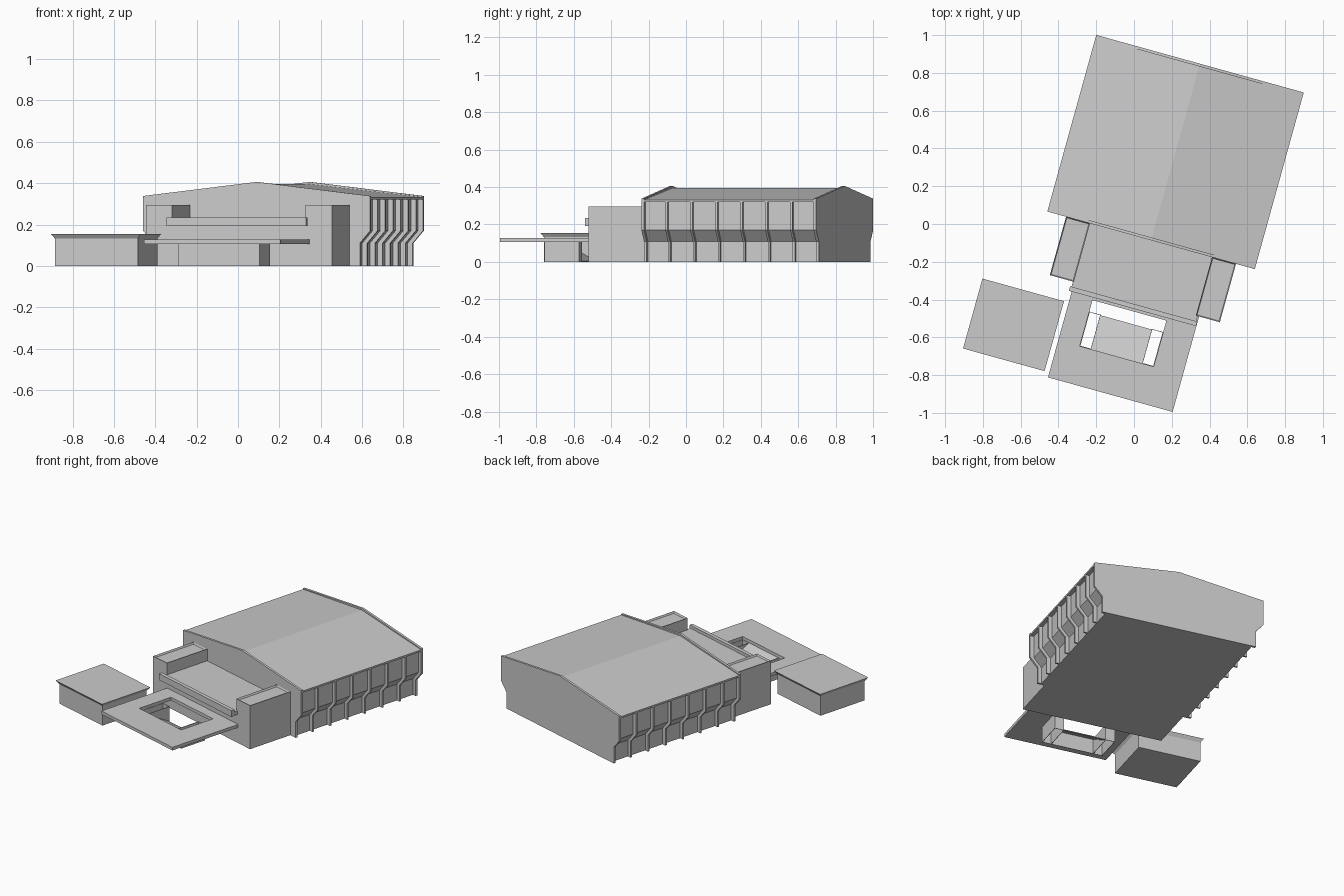
import bpy, bmesh, math

if "Cube" in bpy.data.objects:
    bpy.data.objects.remove(bpy.data.objects["Cube"])

TURN = math.radians(-15.5)   # whole site is rotated in plan
MID = 0.11                   # hall centreline, local x


def finish(name, bm):
    bmesh.ops.recalc_face_normals(bm, faces=bm.faces)
    me = bpy.data.meshes.new(name)
    bm.to_mesh(me)
    bm.free()
    ob = bpy.data.objects.new(name, me)
    ob.rotation_euler.z = TURN
    bpy.context.collection.objects.link(ob)
    return ob


def add_prism(bm, pts, y0, y1):
    """Extrude an (x, z) outline from y0 to y1."""
    a = [bm.verts.new((x, y0, z)) for x, z in pts]
    b = [bm.verts.new((x, y1, z)) for x, z in pts]
    n = len(pts)
    bm.faces.new(a)
    bm.faces.new(b[::-1])
    for i in range(n):
        j = (i + 1) % n
        bm.faces.new((a[i], b[i], b[j], a[j]))


def add_box(bm, x0, x1, y0, y1, z0, z1):
    add_prism(bm, [(x0, z0), (x1, z0), (x1, z1), (x0, z1)], y0, y1)


def prism(name, pts, y0, y1):
    bm = bmesh.new()
    add_prism(bm, pts, y0, y1)
    return finish(name, bm)


def box(name, *b):
    bm = bmesh.new()
    add_box(bm, *b)
    return finish(name, bm)


def mirrored(right, peak):
    """Right half outline (bottom to eave) closed over the ridge."""
    return ([(MID + x, z) for x, z in right] + [(MID, peak)]
            + [(MID - x, z) for x, z in reversed(right)])


def tower(name, x0, x1, y0, y1, h):
    """Box with a sunken roof behind a low parapet."""
    bm = bmesh.new()
    add_box(bm, x0, x1, y0, y1, 0, h)
    bm.normal_update()
    top = max(bm.faces, key=lambda f: f.calc_center_median().z)
    bmesh.ops.inset_region(bm, faces=[top], thickness=0.008)
    for v in top.verts:
        v.co.z -= 0.012
    return finish(name, bm)


# Hall: recessed walls with projecting roof edge
core = [(0.493, 0), (0.493, 0.11), (0.545, 0.17), (0.545, 0.32), (0.57, 0.32), (0.57, 0.332)]
prism("hall_body", mirrored(core, 0.395), -0.045, 0.897)

# Gable end walls rising just above the roof
gable = [(0.518, 0), (0.518, 0.11), (0.57, 0.17), (0.57, 0.338)]
for label, y in (("front", -0.059), ("back", 0.896)):
    prism(label + "_gable_wall", mirrored(gable, 0.406), y, y + 0.015)

# Cranked fins along both long sides
bm = bmesh.new()
fin = [(0.518, 0), (0.518, 0.11), (0.57, 0.17), (0.57, 0.322),
       (0.542, 0.322), (0.542, 0.17), (0.49, 0.11), (0.49, 0)]
for i in range(1, 7):
    y = -0.059 + i * 0.97 / 7
    for s in (-1, 1):
        add_prism(bm, [(MID + s * x, z) for x, z in fin], y - 0.006, y + 0.006)
finish("side_fins", bm)

# Entrance block, towers and front beam
prism("entrance_block", [(-0.225, 0), (0.445, 0), (0.445, 0.215), (-0.225, 0.215)], -0.38, -0.058)
box("entrance_roof_edge", -0.23, 0.455, -0.41, -0.38, 0.192, 0.215)
box("entrance_beam", -0.238, 0.461, -0.433, -0.408, 0.192, 0.235)
tower("left_tower", -0.357, -0.225, -0.38, -0.058, 0.295)
tower("right_tower", 0.445, 0.577, -0.38, -0.058, 0.295)

# Canopy slab with rectangular opening
bm = bmesh.new()


def loop(x0, x1, y0, y1, z):
    return [bm.verts.new(p) for p in ((x0, y0, z), (x1, y0, z), (x1, y1, z), (x0, y1, z))]


outer = (-0.222, 0.463, -0.904, -0.38)
inner = (-0.104, 0.302, -0.70, -0.447)
rings = [loop(*outer, 0.106), loop(*outer, 0.127), loop(*inner, 0.127), loop(*inner, 0.106)]
for k in range(4):
    a, b = rings[k], rings[(k + 1) % 4]
    for i in range(4):
        j = (i + 1) % 4
        bm.faces.new((a[i], a[j], b[j], b[i]))
finish("canopy", bm)

# Thin walls and ramp beneath the opening
bm = bmesh.new()
T, H = 0.003, 0.106
add_box(bm, -0.104, 0.302, -0.70, -0.70 + T, 0, H)
for s in (-1, 1):
    def xs(a, b):
        return sorted((0.099 + s * a, 0.099 + s * b))
    add_box(bm, *xs(0.203 - T, 0.203), -0.70 + T, -0.51, 0, H)
    add_box(bm, *xs(0.14, 0.203 - T), -0.51 - T, -0.51, 0, H)
    add_box(bm, *xs(0.14, 0.14 + T), -0.70 + T, -0.51 - T, 0, H)
finish("planter_walls", bm)
bm = bmesh.new()
ramp = [(-0.697, 0.10), (-0.697, 0.106), (-0.513, 0.006), (-0.513, 0)]
a = [bm.verts.new((-0.041, y, z)) for y, z in ramp]
b = [bm.verts.new((0.239, y, z)) for y, z in ramp]
bm.faces.new(a)
bm.faces.new(b)
for i in range(4):
    j = (i + 1) % 4
    bm.faces.new((a[i], a[j], b[j], b[i]))
finish("ramp", bm)

# Annex with flared roof edge
box("annex_body", -0.68, -0.264, -0.861, -0.509, 0, 0.132)
bm = bmesh.new()
add_box(bm, -0.696, -0.248, -0.877, -0.493, 0.132, 0.155)
for v in bm.verts:
    if v.co.z < 0.14:
        v.co.x += 0.016 if v.co.x < -0.47 else -0.016
        v.co.y += 0.016 if v.co.y < -0.68 else -0.016
finish("annex_roof", bm)
